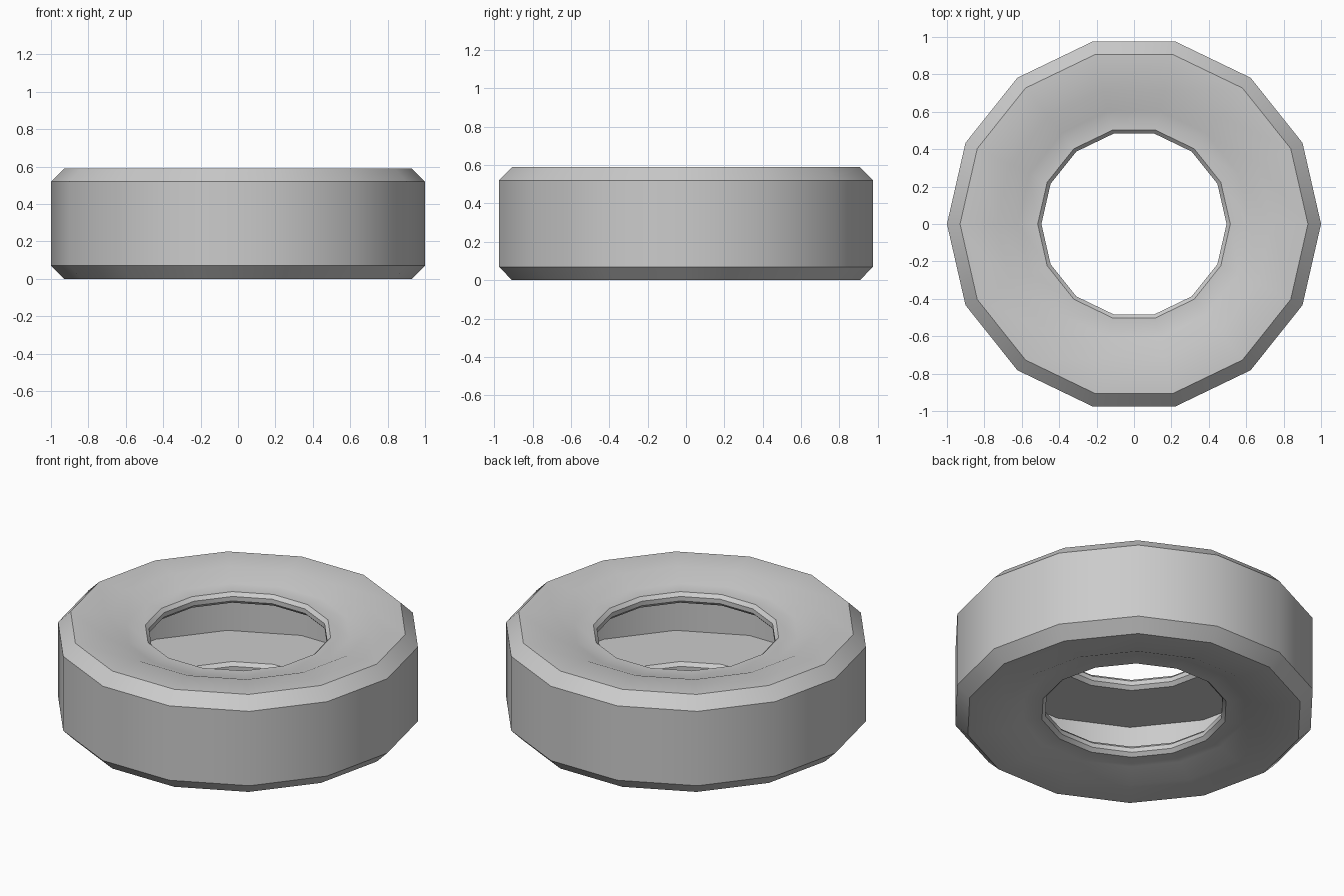
import bpy, bmesh
from math import cos, sin, tau, radians

if "Cube" in bpy.data.objects:
    bpy.data.objects.remove(bpy.data.objects["Cube"])

SIDES = 14
HEIGHT = 0.59

# Upper half of the hollow tyre section (radius, z): tread, shoulder, dished sidewall, bead lip, inner cavity
upper = [(1.0, 0.52), (0.93, 0.59), (0.735, 0.59), (0.62, 0.54), (0.515, 0.54),
         (0.495, 0.52), (0.495, 0.493), (0.515, 0.473), (0.92, 0.473)]
# Mirror it to the lower half to close the section
profile = upper + [(r, HEIGHT - z) for r, z in reversed(upper)]


def lathe(name, points, sides):
    bm = bmesh.new()
    rings = [[bm.verts.new((r * cos(tau * i / sides), r * sin(tau * i / sides), z))
              for r, z in points] for i in range(sides)]
    n = len(points)
    for i in range(sides):
        a, b = rings[i], rings[(i + 1) % sides]
        for j in range(n):
            k = (j + 1) % n
            bm.faces.new((a[j], b[j], b[k], a[k]))
    bmesh.ops.recalc_face_normals(bm, faces=bm.faces)
    mesh = bpy.data.meshes.new(name)
    bm.to_mesh(mesh)
    bm.free()
    obj = bpy.data.objects.new(name, mesh)
    bpy.context.collection.objects.link(obj)
    return obj


# Tyre
tyre = lathe("tyre", profile, SIDES)
bpy.context.view_layer.objects.active = tyre
tyre.select_set(True)
bpy.ops.object.shade_smooth_by_angle(angle=radians(30))
